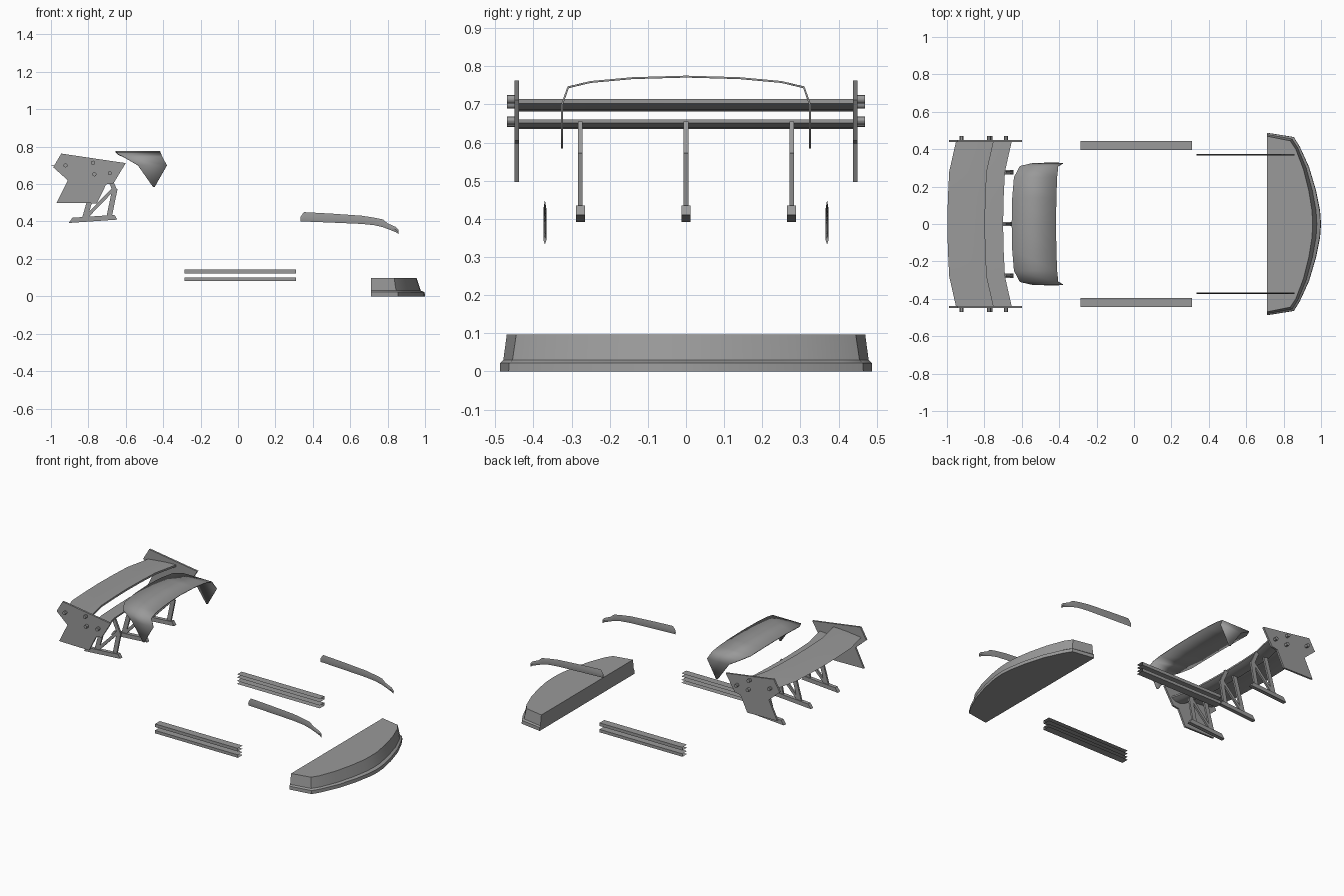
import bpy
import bmesh
from mathutils import Vector, Matrix

cube = bpy.data.objects.get("Cube")
if cube:
    bpy.data.objects.remove(cube, do_unlink=True)

grey = bpy.data.materials.new("plain_grey")
grey.use_nodes = True
colour = (0.32, 0.32, 0.32, 1)
grey.diffuse_color = colour
grey.node_tree.nodes["Principled BSDF"].inputs["Base Color"].default_value = colour


def finish(name, bm, smooth=True, closed=True):
    if closed:
        bmesh.ops.recalc_face_normals(bm, faces=bm.faces)
    mesh = bpy.data.meshes.new(name)
    bm.to_mesh(mesh)
    bm.free()
    mesh.materials.append(grey)
    obj = bpy.data.objects.new(name, mesh)
    bpy.context.collection.objects.link(obj)
    if smooth:
        bpy.ops.object.select_all(action="DESELECT")
        obj.select_set(True)
        bpy.context.view_layer.objects.active = obj
        bpy.ops.object.shade_smooth_by_angle()
    return obj


def loft(rings, wrap=True, caps=True):
    """Skin a list of equal-length point rings."""
    bm = bmesh.new()
    rows = [[bm.verts.new(p) for p in ring] for ring in rings]
    n = len(rows[0])
    for a, b in zip(rows, rows[1:]):
        for i in range(n if wrap else n - 1):
            j = (i + 1) % n
            bm.faces.new((a[i], a[j], b[j], b[i]))
    if caps:
        bm.faces.new(rows[0])
        bm.faces.new(rows[-1])
    return bm


def plate(name, outline, y, thickness):
    """Extrude an x-z outline sideways about y."""
    h = thickness / 2
    rings = [[(x, y + s, z) for x, z in outline] for s in (-h, h)]
    return finish(name, loft(rings), smooth=False)


def strut(name, a, b, y, width, thickness):
    a, b = Vector(a), Vector(b)
    d = (b - a).normalized() * width / 2
    side = Vector((-d.y, d.x))
    return plate(name, [a + side, b + side, b - side, a - side], y, thickness)


def mirrored(half):
    """Complete a ring whose last point lies on the centre line."""
    return half + [(x, -y) for x, y in reversed(half[:-1])]


# Front splitter: body with a projecting lower lip
base = mirrored([(.71, .488), (.855, .465), (.888, .41), (.936, .305),
                 (.973, .18), (.995, .07), (1, 0)])
top = mirrored([(.71, .47), (.835, .445), (.865, .40), (.905, .295),
                (.935, .175), (.952, .07), (.955, 0)])


def blend(t):
    return [(a[0] + (b[0] - a[0]) * t, a[1] + (b[1] - a[1]) * t)
            for a, b in zip(base, top)]


levels = [(0, 0), (.022, .05), (.03, .5), (.097, 1)]
finish("front_splitter", loft([[(x, y, z) for x, y in blend(t)] for z, t in levels]))

# Side skirts: paired thin channels open toward the middle
for side, label in ((1, "left"), (-1, "right")):
    for z0, z1, level in ((.082, .101, "lower"), (.123, .143, "upper")):
        section = [(.396, z0), (.444, z0), (.444, z1), (.396, z1)]
        rings = [[(x, side * y, z) for y, z in section] for x in (-.285, .31)]
        bm = loft(rings[::side], wrap=False, caps=False)
        finish(f"{label}_{level}_skirt", bm, smooth=False, closed=False)

# Fender trims: curved blades with a thin diamond section
stations = [(.335, .40, .425), (.352, .40, .45), (.50, .394, .442),
            (.66, .387, .431), (.73, .38, .42), (.775, .369, .411),
            (.80, .36, .39), (.845, .342, .37), (.857, .333, .357)]
for side, label in ((1, "left"), (-1, "right")):
    rings = []
    for x, lo, hi in stations:
        y, mid = side * .37, (lo + hi) / 2
        rings.append([(x, y, lo), (x, y + .004, mid), (x, y, hi), (x, y - .004, mid)])
    finish(f"{label}_fender_trim", loft(rings))

# Roof spoiler: arched sheet with pointed side fins (y, z, back x, front x)
arch = [(.325, .585, -.455, -.445), (.325, .70, -.535, -.38),
        (.309, .745, -.61, -.405), (.25, .759, -.642, -.411),
        (.14, .769, -.651, -.415), (0, .773, -.654, -.417)]
arch += [(-y, z, b, f) for y, z, b, f in reversed(arch[:-1])]
rings = [[(b, y, z), (f, y, z)] for y, z, b, f in arch]
spoiler = finish("roof_spoiler", loft(rings, wrap=False, caps=False))
solid = spoiler.modifiers.new("thickness", "SOLIDIFY")
solid.thickness = .005
solid.offset = 0

# Wing blades, swept forward at the tips
sweep = [(.44, .046), (.28, .01), (.14, .003), (0, 0)]
sweep += [(-y, d) for y, d in reversed(sweep[:-1])]
upper = [(-.998, .698), (-.90, .709), (-.84, .713), (-.797, .714),
         (-.797, .702), (-.84, .686), (-.89, .682), (-.95, .688)]
lower = [(-.797, .649), (-.75, .657), (-.70, .661),
         (-.70, .651), (-.725, .638), (-.76, .636)]
for name, foil in (("upper_wing", upper), ("lower_wing", lower)):
    finish(name, loft([[(x + d, y, z) for x, z in foil] for y, d in sweep]))

# Endplates and their bolts
endplate = [(-.945, .763), (-.60, .712), (-.665, .605), (-.705, .598),
            (-.755, .497), (-.97, .50), (-.91, .62), (-.988, .69)]
bolts = [(-.922, .70), (-.775, .714), (-.768, .652), (-.685, .658)]
for side, label in ((1, "left"), (-1, "right")):
    plate(f"{label}_endplate", endplate, side * .444, .012)
    for i, (x, z) in enumerate(bolts):
        bm = bmesh.new()
        place = Matrix.Translation((x, side * .455, z)) @ Matrix.Rotation(1.5708, 4, "X")
        bmesh.ops.create_cone(bm, cap_ends=True, segments=12, radius1=.011,
                              radius2=.011, depth=.03, matrix=place)
        finish(f"{label}_bolt_{i + 1}", bm)

# Wing supports: foot, two posts and a diagonal brace
foot = [(-.905, .392), (-.885, .42), (-.66, .435), (-.645, .41)]
posts = [("rear_post", (-.82, .415), (-.755, .645), .028),
         ("front_post", (-.69, .42), (-.658, .575), .028),
         ("front_post_top", (-.658, .565), (-.695, .65), .024),
         ("brace", (-.81, .425), (-.665, .575), .018)]
for y, label in ((-.277, "right"), (0, "centre"), (.277, "left")):
    plate(f"{label}_support_foot", foot, y, .024)
    for part, a, b, width in posts:
        strut(f"{label}_support_{part}", a, b, y, width, .012)
